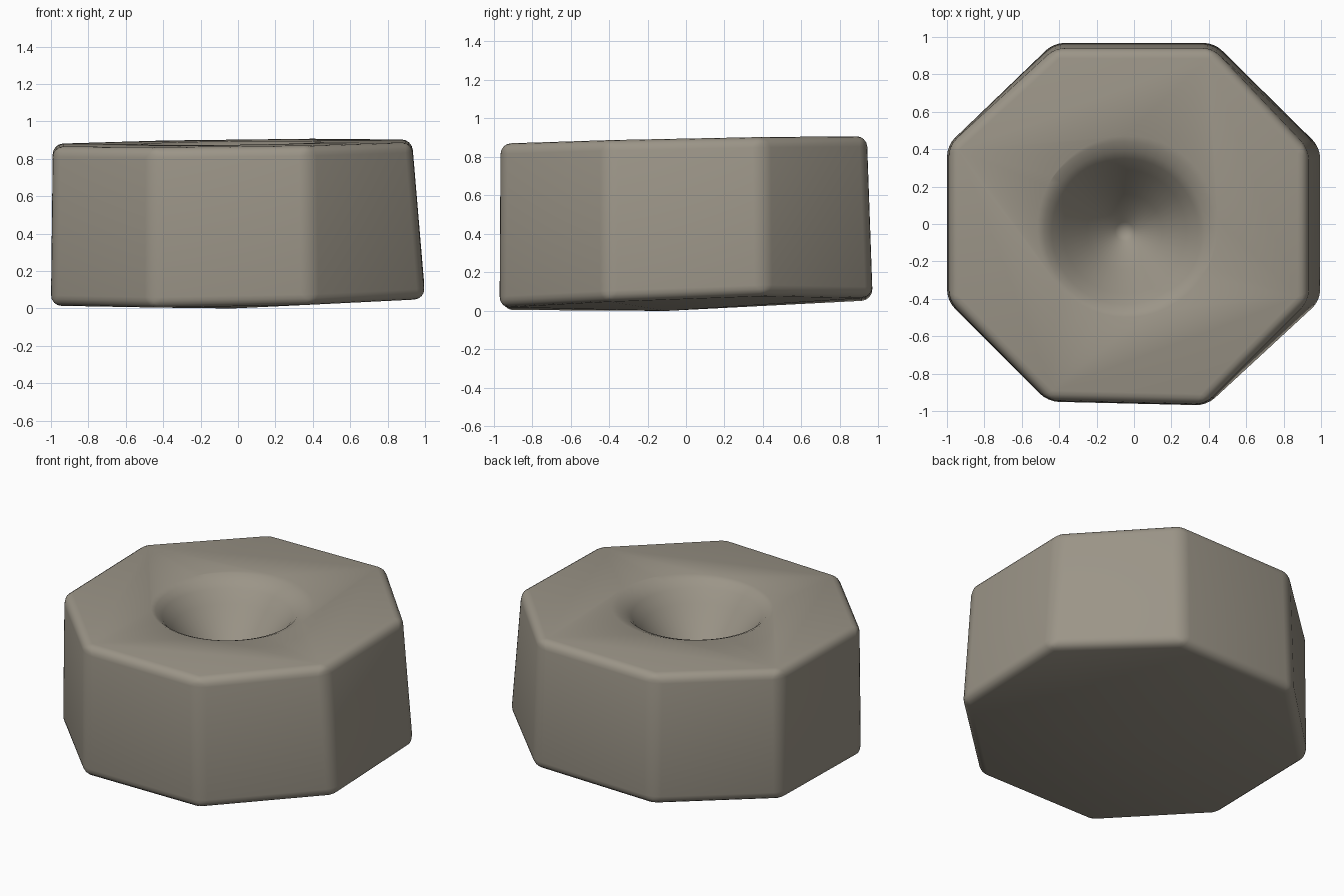
import bpy, bmesh, math

cube = bpy.data.objects.get("Cube")
if cube:
    bpy.data.objects.remove(cube)

stone = bpy.data.materials.new("warm_grey_stone")
stone.use_nodes = True
colour = (0.33, 0.30, 0.245, 1)
stone.diffuse_color = colour
stone.node_tree.nodes["Principled BSDF"].inputs["Base Color"].default_value = colour


def make_object(name, bm):
    bmesh.ops.recalc_face_normals(bm, faces=bm.faces)
    mesh = bpy.data.meshes.new(name)
    bm.to_mesh(mesh)
    bm.free()
    obj = bpy.data.objects.new(name, mesh)
    bpy.context.collection.objects.link(obj)
    mesh.materials.append(stone)
    return obj


# Slightly irregular octagon, with a shallow domed underside and a tilted top
lower = [(0.39, -0.97, 0.02), (1.0, -0.41, 0.05), (1.0, 0.41, 0.08), (0.43, 0.97, 0.07),
         (-0.43, 0.97, 0.055), (-1.0, 0.42, 0.03), (-1.0, -0.41, 0.015), (-0.46, -0.95, 0.005)]
upper = [(0.38, -0.965), (0.93, -0.41), (0.93, 0.4), (0.42, 0.94),
         (-0.42, 0.94), (-0.99, 0.42), (-0.99, -0.41), (-0.46, -0.945)]
bm = bmesh.new()
base = [bm.verts.new(p) for p in lower]
top = [bm.verts.new((x, y, 0.885 + 0.012 * x + 0.02 * y)) for x, y in upper]
centre = bm.verts.new((-0.03, -0.1, 0))
for i in range(8):
    j = (i + 1) % 8
    bm.faces.new((base[i], base[j], top[j], top[i]))
    bm.faces.new((centre, base[j], base[i]))
bm.faces.new(top)
block = make_object("octagonal_block", bm)

# Funnel-shaped cutter with a flared rim
profile = [(0, 0.38), (0.05, 0.41), (0.2, 0.58), (0.33, 0.75), (0.39, 0.825),
           (0.43, 0.862), (0.48, 0.884), (0.56, 0.91), (0.56, 1.1), (0, 1.1)]
bm = bmesh.new()
verts = [bm.verts.new((r, 0, z)) for r, z in profile]
edges = [bm.edges.new(pair) for pair in zip(verts, verts[1:])]
bmesh.ops.spin(bm, geom=verts + edges, cent=(0, 0, 0), axis=(0, 0, 1),
               angle=math.tau, steps=48)
bmesh.ops.remove_doubles(bm, verts=bm.verts, dist=0.0005)
cutter = make_object("pit_cutter", bm)
cutter.location = (-0.05, -0.04, 0)
cutter.hide_render = True

# Worn edges, then the pit
bevel = block.modifiers.new("worn_edges", 'BEVEL')
bevel.width = 0.055
bevel.segments = 4
bevel.limit_method = 'ANGLE'
bevel.angle_limit = math.radians(30)
pit = block.modifiers.new("pit", 'BOOLEAN')
pit.operation = 'DIFFERENCE'
pit.solver = 'EXACT'
pit.object = cutter

bpy.ops.object.select_all(action='DESELECT')
block.select_set(True)
bpy.context.view_layer.objects.active = block
for name in ("worn_edges", "pit"):
    bpy.ops.object.modifier_apply(modifier=name)
bpy.data.objects.remove(cutter)
bpy.ops.object.shade_smooth_by_angle(angle=math.radians(40))
